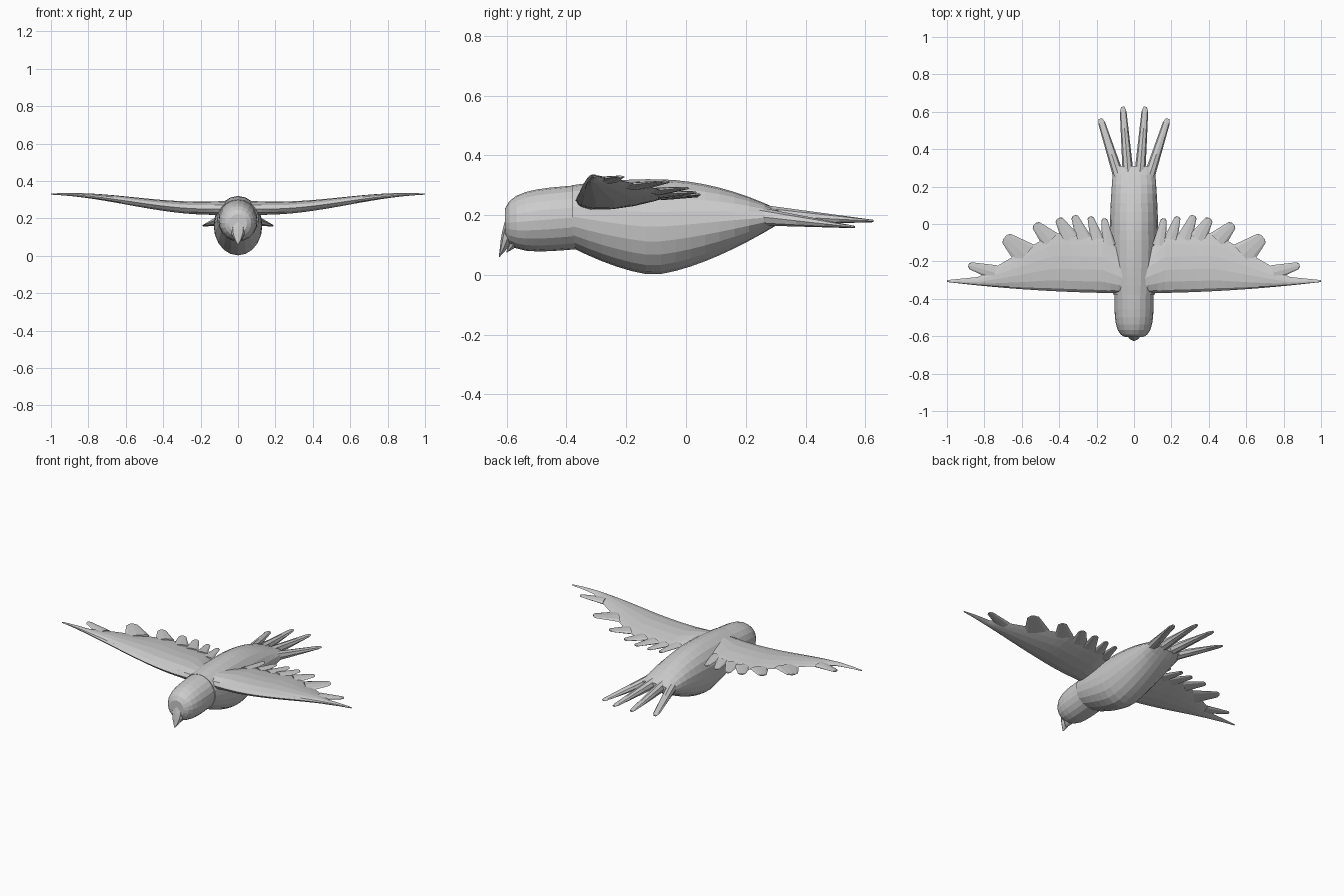
import bpy
import bmesh
from math import sin, cos, pi
from mathutils import Vector

cube = bpy.data.objects.get("Cube")
if cube:
    bpy.data.objects.remove(cube, do_unlink=True)

GREY = (0.6, 0.6, 0.6, 1)
plumage = bpy.data.materials.new("light_grey")
plumage.use_nodes = True
plumage.diffuse_color = GREY
plumage.node_tree.nodes["Principled BSDF"].inputs["Base Color"].default_value = GREY


def loft(name, rings, mirror=False):
    """Skin a list of equal-length point rings and cap both ends."""
    bm = bmesh.new()
    rows = [[bm.verts.new(point) for point in ring] for ring in rings]
    count = len(rows[0])
    for near, far in zip(rows, rows[1:]):
        for i in range(count):
            j = (i + 1) % count
            bm.faces.new((near[i], near[j], far[j], far[i]))
    bm.faces.new(rows[0])
    bm.faces.new(rows[-1])
    bmesh.ops.recalc_face_normals(bm, faces=bm.faces)
    mesh = bpy.data.meshes.new(name)
    bm.to_mesh(mesh)
    bm.free()
    mesh.materials.append(plumage)
    obj = bpy.data.objects.new(name, mesh)
    bpy.context.collection.objects.link(obj)
    if mirror:
        obj.modifiers.new("Mirror", "MIRROR").use_mirror_merge = False


def circle(sides):
    """Cosine and sine pairs around a full turn."""
    return [(cos(2 * pi * i / sides), sin(2 * pi * i / sides)) for i in range(sides)]


# Body: deepest at the belly, curving up to the collar and the flat tail root
BELLY, COLLAR, TAIL_ROOT = -0.11, -0.38, 0.31


def body_ring(y):
    end, lift = (COLLAR, 0.09) if y < BELLY else (TAIL_ROOT, 0.17)
    s = (y - BELLY) / (end - BELLY)
    low = lift * s ** 1.5
    high = 0.32 - lift * 0.6 * s ** 2 if y > BELLY else 0.32 - 0.02 * s ** 2
    width = 0.13 - 0.02 * s ** 2
    return [(width * c, y, (low + high) / 2 + (high - low) / 2 * d) for c, d in circle(20)]


BODY_STEPS = 14
loft("body", [body_ring(COLLAR + (TAIL_ROOT - COLLAR) * i / BODY_STEPS)
              for i in range(BODY_STEPS + 1)])


# Head: blunt dome in front of the collar
def head_ring(q):
    size = (1 - q ** 4) ** 0.3
    return [(0.105 * size * c, -0.36 - 0.25 * q, 0.193 - 0.02 * q + 0.107 * size * d)
            for c, d in circle(20)]


loft("head", [head_ring(sin(pi * i / 16)) for i in range(8)])


# Hooked beak in two halves, pointing down
def beak_half(name, top, drop, front, lean, width):
    rings = []
    for i in range(6):
        t = i / 5
        w = width * sin(pi * (0.2 + 0.78 * t))
        rings.append([(w * c, front - lean * t * t + w * d * 0.6, top - drop * t)
                      for c, d in circle(8)])
    loft(name, rings)


beak_half("upper_beak", 0.2, 0.14, -0.585, 0.04, 0.04)
beak_half("lower_beak", 0.14, 0.065, -0.565, 0.035, 0.035)


# Wing blade: thick rounded root, thin raised tip
def leading_edge(x):
    return -0.37 + 0.06 * x * x


def trailing_edge(x):
    return max(min(-0.05, x - 0.22, 0.2 - 0.58 * x), -0.2 - 0.1 * x)


def leading_height(x):
    return 0.25 + 0.04 * (1 - cos(pi * max(0, x - 0.15) / 0.85))


def trailing_height(x):
    return leading_height(x) + 0.015 * (1 - x)


def wing_ring(x):
    thick = 0.07 * (1 - x ** 1.5) + 0.006
    ring = []
    for c, d in circle(14):
        u = (1 - c) / 2
        y = leading_edge(x) * (1 - u) + trailing_edge(x) * u
        z = leading_height(x) * (1 - u) + trailing_height(x) * u
        ring.append((x, y, z + thick * 0.65 * d * (1 - u) ** 0.5))
    return ring


WING_STEPS = 24
loft("wings", [wing_ring(i / WING_STEPS) for i in range(1, WING_STEPS + 1)], True)


# Tapered flat feather with a rounded tip
def feather(name, base, tip, widths, thicks):
    base, tip = Vector(base), Vector(tip)
    up = Vector((0, 0, 1))
    side = (tip - base).cross(up).normalized()
    rings = []
    for t, shrink in ((0, 1), (0.4, 1), (0.7, 1), (0.93, 1), (1, 0.5)):
        w = (widths[0] * (1 - t) + widths[1] * t) * shrink / 2
        h = (thicks[0] * (1 - t) + thicks[1] * t) / 2
        centre = base.lerp(tip, t)
        rings.append([centre + side * w * c + up * h * d for c, d in circle(8)])
    loft(name, rings, True)


# Flight feathers along the trailing edge: tip x, tip y, tip width
flight = ((0.16, 0.03, 0.03), (0.235, 0.04, 0.03), (0.32, 0.045, 0.035), (0.405, 0.03, 0.04),
          (0.53, 0, 0.045), (0.69, -0.07, 0.06), (0.885, -0.22, 0.035))
for number, (x, y, width) in enumerate(flight, 1):
    root = x * 0.84
    feather(f"wing_feather_{number}",
            (root, trailing_edge(root) - 0.03, trailing_height(root)),
            (x, y, trailing_height(x)), (width * 2.4, width), (0.026, 0.008))

# Fanned tail feathers
feather("inner_tail_feather", (0.03, 0.25, 0.2), (0.06, 0.627, 0.18), (0.06, 0.034), (0.07, 0.008))
feather("outer_tail_feather", (0.08, 0.25, 0.195), (0.18, 0.563, 0.16), (0.06, 0.036), (0.06, 0.008))
